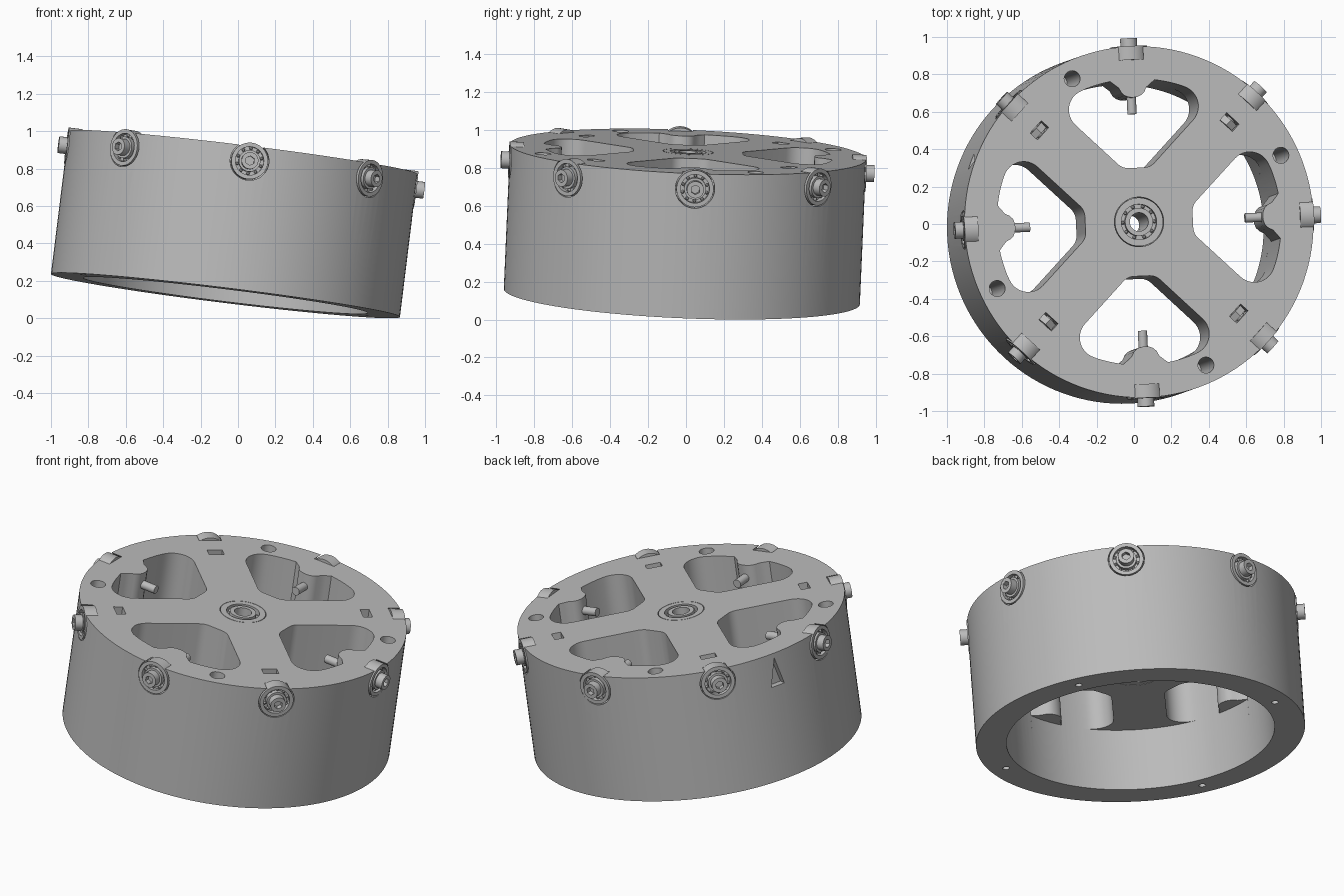
import bpy, bmesh
from math import pi, cos, sin, radians, atan2, sqrt
from mathutils import Matrix, Vector

if "Cube" in bpy.data.objects:
    bpy.data.objects.remove(bpy.data.objects["Cube"])

R, H, BORE, PLATE, DEPTH = 0.94, 0.77, 0.766, 0.4, 0.08
AXIS = Vector((0.122, 0.043, 0.99)).normalized()
TILT = (Matrix.Translation((-0.067, -0.022, 0.122))
        @ Vector((0, 0, 1)).rotation_difference(AXIS).to_matrix().to_4x4()
        @ Matrix.Rotation(radians(2.6), 4, 'Z'))
QUARTERS = [k * pi / 2 for k in range(4)]
EIGHTHS = [k * pi / 4 for k in range(8)]

grey = bpy.data.materials.new("plain_grey")
grey.use_nodes = True
grey.diffuse_color = (0.5, 0.5, 0.5, 1)
grey.node_tree.nodes["Principled BSDF"].inputs["Base Color"].default_value = (0.5, 0.5, 0.5, 1)


# ---- helpers ----
def circle(r, n=32, x=0.0, y=0.0):
    return [(x + r * cos(2 * pi * i / n), y + r * sin(2 * pi * i / n)) for i in range(n)]


def arc(x, y, r, a0, a1, n=8):
    angles = [radians(a0 + (a1 - a0) * i / n) for i in range(n + 1)]
    return [(x + r * cos(a), y + r * sin(a)) for a in angles]


def box(w, d, x=0.0):
    return [(x - w, -d), (x + w, -d), (x + w, d), (x - w, d)]


def prism(bm, outline, z0, z1, m=Matrix()):
    lo, hi = [[bm.verts.new(m @ Vector((x, y, z))) for x, y in outline] for z in (z0, z1)]
    bm.faces.new(lo[::-1])
    bm.faces.new(hi)
    for i in range(len(lo)):
        j = (i + 1) % len(lo)
        bm.faces.new((lo[i], lo[j], hi[j], hi[i]))


def lathe(bm, profile, m=Matrix(), n=36):
    """Revolve a closed (radius, height) loop that stays off the axis."""
    rings = [[bm.verts.new(m @ Vector((x, y, z))) for x, y in circle(r, n)] for r, z in profile]
    for a, b in zip(rings, rings[1:] + rings[:1]):
        for i in range(n):
            j = (i + 1) % n
            bm.faces.new((a[i], a[j], b[j], b[i]))


def make(name, bm):
    bmesh.ops.recalc_face_normals(bm, faces=bm.faces)
    mesh = bpy.data.meshes.new(name)
    bm.to_mesh(mesh)
    bm.free()
    ob = bpy.data.objects.new(name, mesh)
    bpy.context.collection.objects.link(ob)
    ob.matrix_world = TILT
    mesh.materials.append(grey)
    return ob


def activate(ob):
    bpy.ops.object.select_all(action='DESELECT')
    ob.select_set(True)
    bpy.context.view_layer.objects.active = ob


def smooth(ob):
    activate(ob)
    bpy.ops.object.shade_smooth_by_angle(angle=radians(30))


def cut(target, bm):
    cutter = make("cutter", bm)
    cutter.hide_render = True
    mod = target.modifiers.new("cut", 'BOOLEAN')
    mod.operation, mod.solver, mod.object = 'DIFFERENCE', 'EXACT', cutter
    activate(target)
    bpy.ops.object.modifier_apply(modifier=mod.name)
    bpy.data.objects.remove(cutter)


def spin(a):
    return Matrix.Rotation(a, 4, 'Z')


def radial(a):
    """Frame whose z points outward at the height of the screws."""
    return spin(a) @ Matrix.Translation((0, 0, H - DEPTH)) @ Matrix.Rotation(pi / 2, 4, 'Y')


# ---- drum ----
bm = bmesh.new()
prism(bm, circle(R, 128), 0, H)
drum = make("drum", bm)

# hollow underside
bm = bmesh.new()
prism(bm, circle(BORE, 128), -0.1, H - PLATE)
cut(drum, bm)

# four windows with a rounded boss at the rim
edge = degrees_edge = 21.4
half = arc(0.37, 0.042, 0.08, 180, 135, 5) + arc(0.61, 0.239, 0.11, 135, edge, 12)
half += arc(0, 0, BORE, edge, 9, 6)[1:]
half += [(0.738, 0.097), (0.72, 0.075), (0.695, 0.062), (0.678, 0.045), (0.669, 0.022)]
window = half + [(0.667, 0)] + [(u, -v) for u, v in reversed(half)]
bm = bmesh.new()
for a in QUARTERS:
    prism(bm, window, H - PLATE - 0.1, H + 0.1, spin(a))
cut(drum, bm)

# bolt holes: thin all the way, wide from the top
for r, low in ((0.02, -0.1), (0.043, 0.2)):
    bm = bmesh.new()
    for a in QUARTERS:
        prism(bm, circle(r, 24, 0.845), low, H + 0.1, spin(a + radians(22.5)))
    cut(drum, bm)

# nut slots on the spokes
bm = bmesh.new()
for a in QUARTERS:
    prism(bm, box(0.027, 0.045, 0.725), H - 0.14, H + 0.1, spin(a + pi / 4))
cut(drum, bm)

# bearing pockets around the rim
bm = bmesh.new()
for a in EIGHTHS:
    prism(bm, circle(0.104, 40), 0.868, 1.1, radial(a))
cut(drum, bm)

# engraved pointer on the side
bm = bmesh.new()
prism(bm, [(-0.05, 0), (0.12, 0.045), (0.12, -0.045)], 0.9, 1.1, radial(radians(157)))
cut(drum, bm)

# hub hole with a seat above and below
bm = bmesh.new()
prism(bm, circle(0.05), 0.2, H + 0.1)
cut(drum, bm)
bm = bmesh.new()
prism(bm, circle(0.133, 48), H - 0.08, H + 0.1)
prism(bm, circle(0.133, 48), H - PLATE - 0.1, H - PLATE + 0.08)
cut(drum, bm)
smooth(drum)


# ---- bearings ----
def bearing(bm, m, rin, g0, g1, rout, back, face):
    """Two rings around a groove that holds a row of balls."""
    floor = back + (face - back) * 0.6
    lathe(bm, [(rin, back), (rin, face), (g0, face), (g0, floor),
               (g1, floor), (g1, face), (rout, face), (rout, back)], m)
    for k in range(10):
        a = k * pi / 5
        at = Matrix.Translation(((g0 + g1) / 2 * cos(a), (g0 + g1) / 2 * sin(a), floor + 0.008))
        bmesh.ops.create_uvsphere(bm, u_segments=10, v_segments=6,
                                  radius=(g1 - g0) / 2, matrix=m @ at)


bm = bmesh.new()
for a in EIGHTHS:
    bearing(bm, radial(a), 0.026, 0.058, 0.076, 0.098, 0.868, 0.942)
smooth(make("rim_bearings", bm))

bm = bmesh.new()
bearing(bm, Matrix(), 0.05, 0.075, 0.095, 0.13, H - 0.08, H)
flip = Matrix.Translation((0, 0, H - PLATE)) @ Matrix.Rotation(pi, 4, 'X')
bearing(bm, flip, 0.05, 0.075, 0.095, 0.13, -0.08, 0)
smooth(make("hub_bearings", bm))

# ---- screws ----
bm = bmesh.new()
for a in EIGHTHS:
    prism(bm, circle(0.025, 20), 0.58, 0.945, radial(a))
    prism(bm, circle(0.045, 32), 0.94, 0.986, radial(a))
screws = make("rim_screws", bm)
bm = bmesh.new()
for a in EIGHTHS:
    prism(bm, circle(0.025, 6), 0.955, 1.1, radial(a))
cut(screws, bm)
smooth(screws)

# ---- nuts in the slots ----
bm = bmesh.new()
for a in QUARTERS:
    prism(bm, circle(0.05, 6), 0.705, 0.743, radial(a + pi / 4))
smooth(make("slot_nuts", bm))
